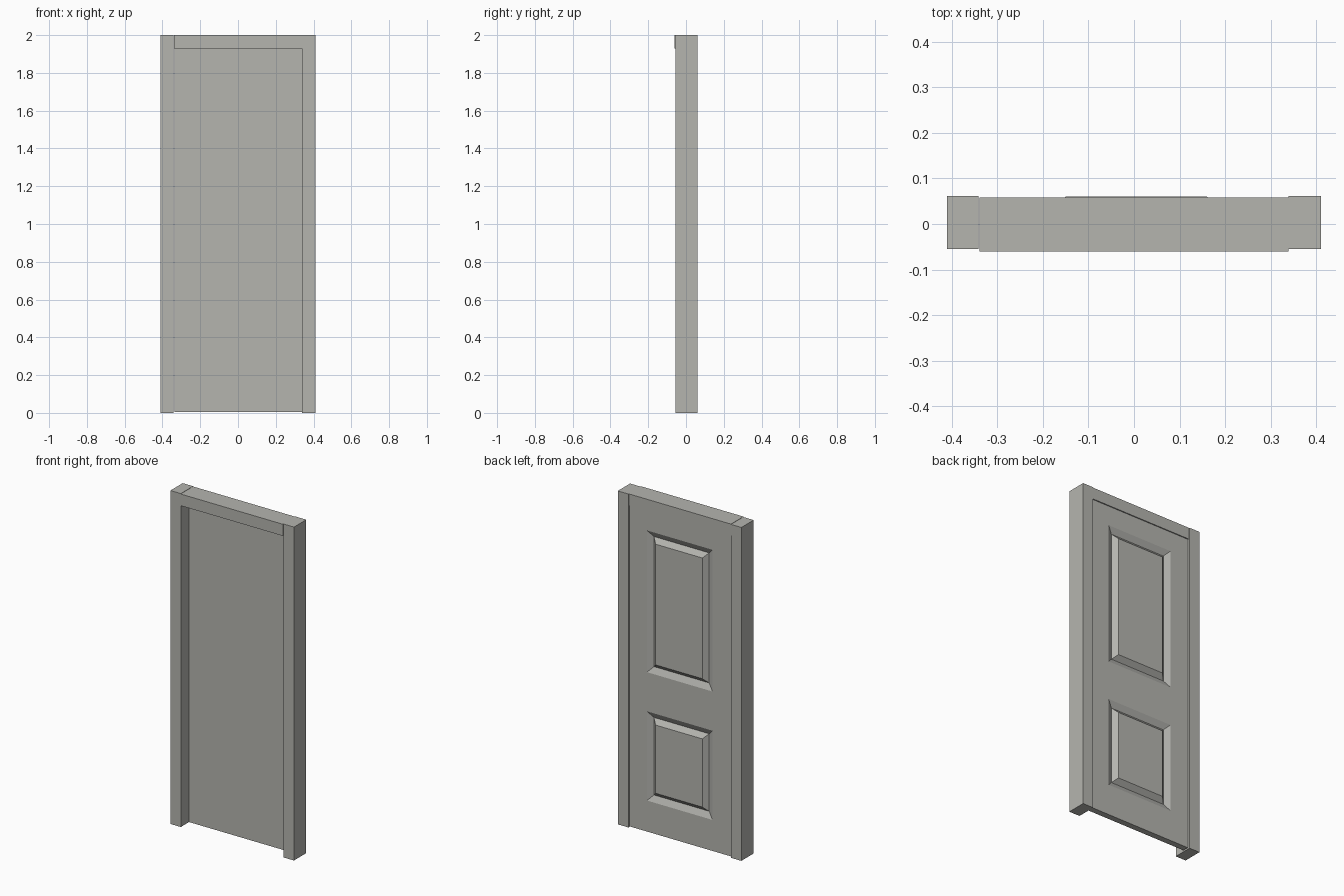
import bpy, bmesh

if "Cube" in bpy.data.objects:
    bpy.data.objects.remove(bpy.data.objects["Cube"])

paint = bpy.data.materials.new("warm_grey_paint")
paint.diffuse_color = (0.46, 0.46, 0.43, 1)
paint.use_nodes = True
paint.node_tree.nodes["Principled BSDF"].inputs["Base Color"].default_value = paint.diffuse_color


def finish(bm, name):
    bmesh.ops.recalc_face_normals(bm, faces=bm.faces)
    me = bpy.data.meshes.new(name)
    bm.to_mesh(me)
    bm.free()
    me.materials.append(paint)
    ob = bpy.data.objects.new(name, me)
    bpy.context.collection.objects.link(ob)
    return ob


def box(name, x0, x1, y0, y1, z0, z1):
    bm = bmesh.new()
    bmesh.ops.create_cube(bm, size=1)
    for v in bm.verts:
        v.co.x = x0 if v.co.x < 0 else x1
        v.co.y = y0 if v.co.y < 0 else y1
        v.co.z = z0 if v.co.z < 0 else z1
    return finish(bm, name)


# Frame: two jambs and the header between them
box("left_jamb", -0.41, -0.341, -0.055, 0.061, 0, 2)
box("right_jamb", 0.339, 0.41, -0.055, 0.061, 0, 2)
box("header", -0.339, 0.339, -0.06, 0.058, 1.93, 2)

# Door leaf: flat back face divided by stiles and rails
FRONT, BACK = 0.016, 0.053
xs = [-0.335, -0.213, 0.223, 0.338]
zs = [0.004, 0.19, 0.725, 0.96, 1.81, 1.929]
bm = bmesh.new()
grid = [[bm.verts.new((x, BACK, z)) for z in zs] for x in xs]
panels = []
for i in range(len(xs) - 1):
    for j in range(len(zs) - 1):
        f = bm.faces.new((grid[i][j], grid[i + 1][j],
                          grid[i + 1][j + 1], grid[i][j + 1]))
        if i == 1 and j in (1, 3):
            panels.append(f)

# Leaf thickness and plain front face
rim = [e for e in bm.edges if e.is_boundary]
ext = bmesh.ops.extrude_edge_only(bm, edges=rim)["geom"]
for v in ext:
    if isinstance(v, bmesh.types.BMVert):
        v.co.y = FRONT
front_rim = [e for e in ext if isinstance(e, bmesh.types.BMEdge) and e.is_boundary]
bmesh.ops.contextual_create(bm, geom=front_rim)

# Panels: V groove around a slightly raised field
for f in panels:
    for width, y in ((0.035, BACK - 0.019), (0.028, 0.060)):
        bmesh.ops.inset_region(bm, faces=[f], thickness=width, use_even_offset=True)
        for v in f.verts:
            v.co.y = y
finish(bm, "door_leaf")
